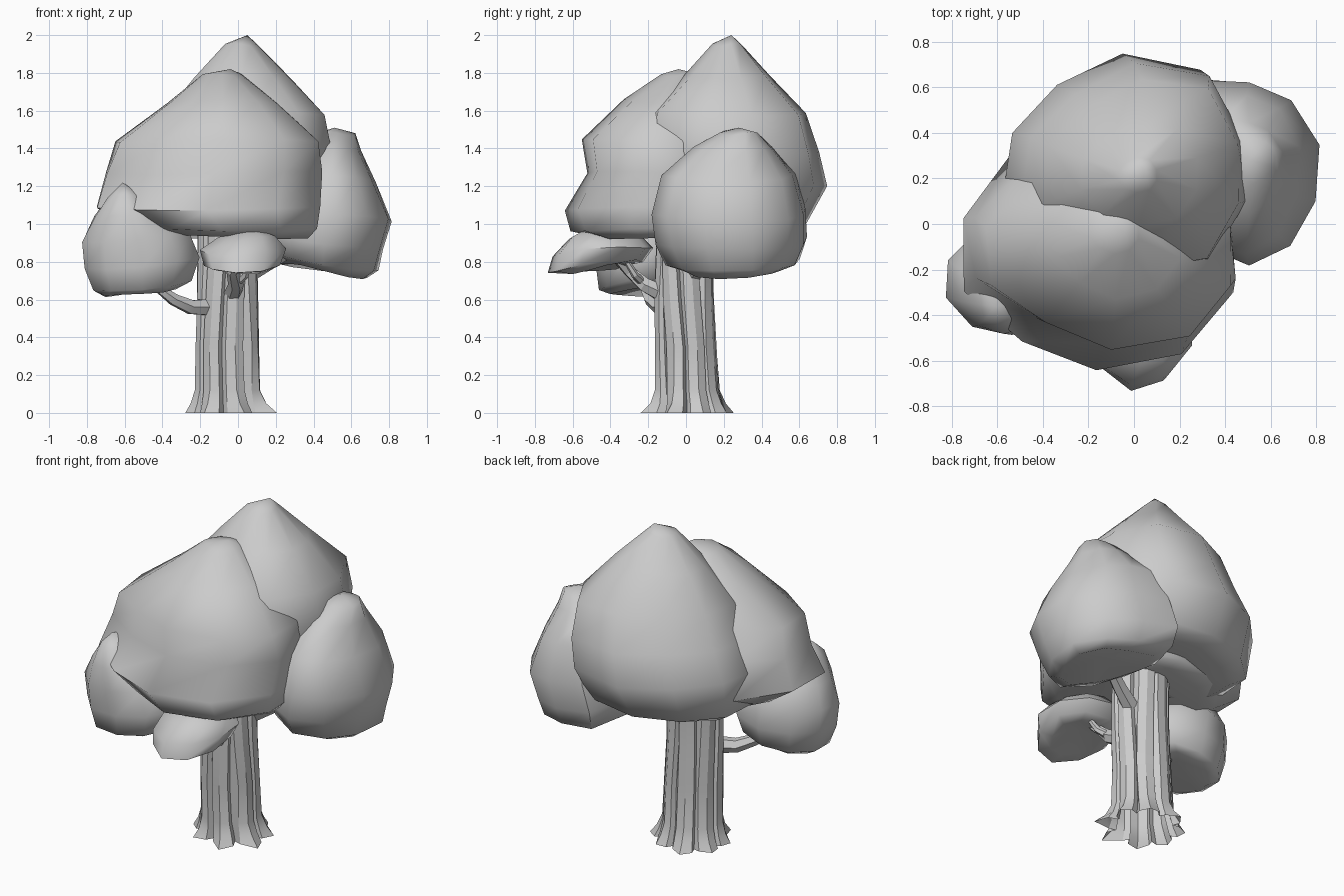
import bpy, bmesh, math, random
from mathutils import Vector

random.seed(4)
cube = bpy.data.objects.get("Cube")
if cube:
    bpy.data.objects.remove(cube, do_unlink=True)

GREY = (0.6, 0.6, 0.6, 1)
mat = bpy.data.materials.new("plain grey")
mat.use_nodes = True
mat.diffuse_color = GREY
mat.node_tree.nodes["Principled BSDF"].inputs["Base Color"].default_value = GREY


def loft(name, rings, tip=None, floor=None, sharp=60):
    """Skin a stack of equal rings, with optional closing points."""
    bm = bmesh.new()
    loops = [[bm.verts.new(p) for p in ring] for ring in rings]
    n = len(loops[0])
    for low, high in zip(loops, loops[1:]):
        for i in range(n):
            j = (i + 1) % n
            bm.faces.new((low[i], low[j], high[j], high[i]))
    for point, loop in ((tip, loops[-1]), (floor, loops[0])):
        if point:
            end = bm.verts.new(point)
            for i in range(n):
                bm.faces.new((loop[i], loop[(i + 1) % n], end))
    bmesh.ops.recalc_face_normals(bm, faces=bm.faces)
    mesh = bpy.data.meshes.new(name)
    bm.to_mesh(mesh)
    bm.free()
    mesh.materials.append(mat)
    obj = bpy.data.objects.new(name, mesh)
    bpy.context.collection.objects.link(obj)
    bpy.ops.object.select_all(action='DESELECT')
    obj.select_set(True)
    bpy.context.view_layer.objects.active = obj
    bpy.ops.object.shade_smooth_by_angle(angle=math.radians(sharp))


def clump(name, bands, tip, plan, tilt=(0, 0), hollow=0.07):
    """Leaf clump; bands hold height, x range, y range; plan holds corner reach."""
    rings = []
    sides = len(plan)
    for k, (z, x0, x1, y0, y1) in enumerate(bands):
        fade = 1 - k / len(bands)
        cx, cy = (x0 + x1) / 2, (y0 + y1) / 2
        ring = []
        for i, reach in enumerate(plan):
            a = math.tau * (i + 0.5) / sides
            wob = reach * (1.02 + 0.02 * math.sin(3 * a + k * 1.3))
            dx = (x1 - x0) / 2 * math.cos(a) * wob
            dy = (y1 - y0) / 2 * math.sin(a) * wob
            lift = (tilt[0] * dx + tilt[1] * dy) * fade
            ring.append((cx + dx, cy + dy, z + lift + 0.01 * math.sin(2 * a + k)))
        rings.append(ring)
    z, x0, x1, y0, y1 = bands[0]
    floor = ((x0 + x1) / 2, (y0 + y1) / 2, z + hollow)
    loft(name, rings, tip, floor)


# Leaf clumps
clump("back_canopy", [
    (0.94, -0.45, 0.36, -0.08, 0.52), (0.99, -0.56, 0.42, -0.14, 0.62),
    (1.21, -0.58, 0.48, -0.21, 0.73), (1.38, -0.49, 0.50, -0.20, 0.69),
    (1.58, -0.40, 0.47, -0.19, 0.63), (1.78, -0.24, 0.28, 0.00, 0.44),
    (1.95, -0.07, 0.10, 0.14, 0.29)], (0.05, 0.24, 2.0),
    (1, 1.09, 1, 0.9, 0.96, 1.02, 1, 1, 1.08, 1.02))

clump("front_canopy", [
    (0.93, -0.45, 0.38, -0.45, 0.25), (0.97, -0.58, 0.42, -0.60, 0.32),
    (1.08, -0.76, 0.43, -0.64, 0.37), (1.27, -0.70, 0.45, -0.52, 0.31),
    (1.44, -0.64, 0.44, -0.54, 0.25), (1.65, -0.37, 0.21, -0.32, 0.18),
    (1.79, -0.19, 0.02, -0.13, 0.06)], (-0.04, -0.04, 1.82),
    (1, 1, 1, 1.05, 1.03, 1.0, 0.9, 1, 1.05, 1.02))

clump("left_canopy", [
    (0.75, 0.24, 0.68, 0.00, 0.50), (0.79, 0.16, 0.74, -0.10, 0.58),
    (0.90, 0.14, 0.77, -0.16, 0.62), (1.05, 0.19, 0.82, -0.18, 0.62),
    (1.25, 0.26, 0.73, -0.12, 0.57), (1.40, 0.36, 0.65, 0.05, 0.45),
    (1.48, 0.43, 0.62, 0.18, 0.38)], (0.51, 0.28, 1.51),
    (1.03, 0.97, 0.97, 1.27, 1.1, 0.95, 0.95, 1, 0.94, 0.95), tilt=(-0.18, 0))

clump("right_canopy", [
    (0.64, -0.70, -0.32, -0.40, -0.07), (0.67, -0.77, -0.24, -0.46, -0.02),
    (0.79, -0.81, -0.20, -0.48, 0.01), (0.93, -0.82, -0.25, -0.49, 0.01),
    (1.05, -0.76, -0.38, -0.48, -0.06), (1.15, -0.69, -0.50, -0.44, -0.18)],
    (-0.61, -0.36, 1.22), (1, 1, 1, 0.98, 1.02, 1.03, 1.03, 0.98, 1, 1),
    tilt=(0.13, 0.06))

clump("small_front_canopy", [
    (0.76, -0.10, 0.17, -0.62, -0.32), (0.78, -0.18, 0.23, -0.72, -0.23),
    (0.86, -0.20, 0.26, -0.70, -0.18), (0.93, -0.10, 0.20, -0.62, -0.24)],
    (0.06, -0.50, 0.99), (1, 1, 1, 1, 1, 1, 1.03, 1, 1), tilt=(0.06, 0.16))

# Ribbed trunk with flared roots
RIDGES = 8
ROOTS = [random.uniform(0.1, 0.5) for _ in range(RIDGES)]
WANDER = [random.uniform(-0.12, 0.12) for _ in range(RIDGES)]
trunk = []
for z, rx, ry, cy, flare in [
        (0, 0.2, 0.182, 0.025, 1), (0.05, 0.185, 0.172, 0.02, 0.45),
        (0.12, 0.17, 0.165, 0.01, 0.12), (0.35, 0.167, 0.162, 0.0, 0),
        (0.60, 0.162, 0.158, -0.01, 0), (0.80, 0.161, 0.152, -0.01, 0),
        (1.05, 0.16, 0.15, 0.0, 0)]:
    ring = []
    for r in range(RIDGES):
        for step, depth, root in ((0, 1, 0.1), (0.38, 1.04, 1), (0.74, 1, 0.4), (0.84, 0.85, 0)):
            a = math.tau * (r + step) / RIDGES + WANDER[r] * math.sin(5 * z)
            s = depth * (1 + flare * root * ROOTS[r])
            ring.append((-0.055 + rx * s * math.cos(a), cy + ry * s * math.sin(a), z))
    trunk.append(ring)
loft("trunk", trunk, sharp=25)


def branch(name, path, sides=6):
    """Tapered crooked limb along a list of point and radius."""
    rings = []
    for k, (p, radius) in enumerate(path):
        before = Vector(path[max(k - 1, 0)][0])
        after = Vector(path[min(k + 1, len(path) - 1)][0])
        turn = (after - before).to_track_quat('Z', 'Y')
        rings.append([Vector(p) + turn @ Vector((radius * math.cos(math.tau * i / sides),
                      radius * math.sin(math.tau * i / sides), 0)) for i in range(sides)])
    loft(name, rings, tip=path[-1][0], sharp=25)


# Limbs reaching into the clumps
branch("right_branch", [((-0.14, -0.08, 0.56), 0.05), ((-0.25, -0.14, 0.56), 0.042),
                        ((-0.34, -0.19, 0.60), 0.034), ((-0.42, -0.22, 0.66), 0.025),
                        ((-0.48, -0.24, 0.76), 0.015)])
branch("front_branch", [((-0.03, -0.12, 0.63), 0.05), ((-0.01, -0.22, 0.68), 0.042),
                        ((-0.03, -0.30, 0.75), 0.032), ((0.02, -0.38, 0.83), 0.022)])
branch("front_twig", [((-0.02, -0.22, 0.68), 0.025), ((0.04, -0.27, 0.73), 0.02),
                      ((0.06, -0.33, 0.83), 0.014)])
branch("left_branch", [((0.06, 0.04, 0.74), 0.05), ((0.17, 0.08, 0.80), 0.042),
                       ((0.26, 0.12, 0.85), 0.036), ((0.40, 0.20, 0.93), 0.025)])
